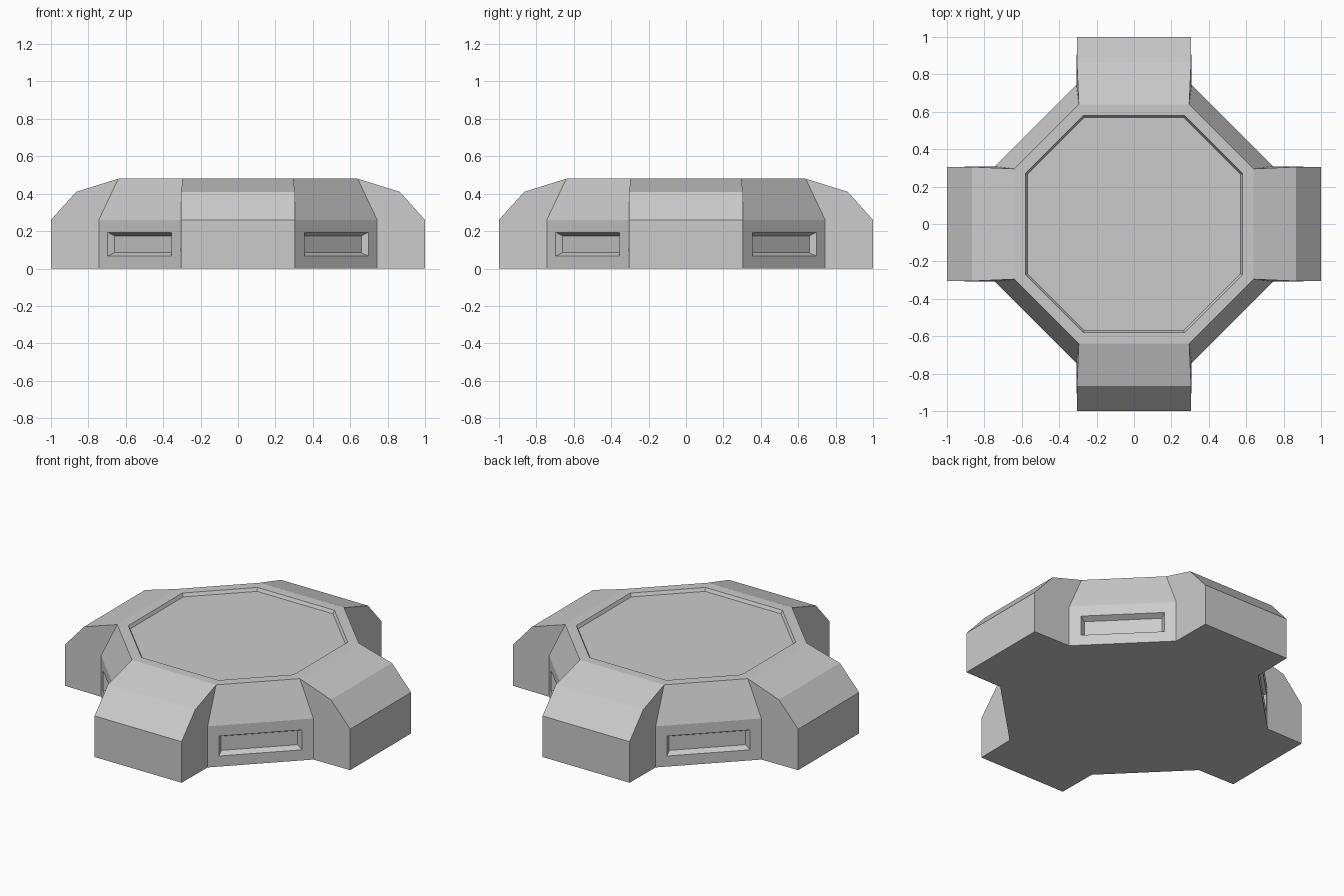
import bpy, bmesh
from mathutils import Matrix, Vector
from math import pi

cube = bpy.data.objects.get("Cube")
if cube:
    bpy.data.objects.remove(cube)

# Single plain grey
grey = bpy.data.materials.new("plain grey")
grey.use_nodes = True
grey.diffuse_color = (0.6, 0.6, 0.6, 1)
grey.node_tree.nodes["Principled BSDF"].inputs["Base Color"].default_value = (0.6, 0.6, 0.6, 1)

# Side outline of one arm: (half width, distance from centre, height)
ARM = [(0.305, 1.0, 0), (0.305, 1.0, 0.26), (0.305, 0.865, 0.41),
       (0.295, 0.64, 0.48), (0.308, 0.744, 0.26), (0.308, 0.744, 0)]

bm = bmesh.new()
left, right = [], []
for k in range(4):
    turn = Matrix.Rotation(k * pi / 2, 3, 'Z')
    left.append([bm.verts.new(turn @ Vector((-w, -d, z))) for w, d, z in ARM])
    right.append([bm.verts.new(turn @ Vector((w, -d, z))) for w, d, z in ARM])

panels = []
for k in range(4):
    a, b, n = left[k], right[k], left[(k + 1) % 4]
    # Arm front, two sloped roof faces and both sides
    for i in range(3):
        bm.faces.new((a[i], b[i], b[i + 1], a[i + 1]))
    bm.faces.new(b)
    bm.faces.new(a[::-1])
    # Diagonal wall and the slope above it
    panels.append(bm.faces.new((b[5], n[5], n[4], b[4])))
    bm.faces.new((b[4], n[4], n[3], b[3]))

# Top deck and underside
deck = bm.faces.new([v for k in range(4) for v in (left[k][3], right[k][3])])
bm.faces.new([v for k in range(4)
              for v in (left[k][5], left[k][0], right[k][0], right[k][5])][::-1])
bm.normal_update()
bmesh.ops.recalc_face_normals(bm, faces=bm.faces)


def recess(faces, margin, bevel, depth):
    bmesh.ops.inset_individual(bm, faces=faces, thickness=margin, use_even_offset=True)
    bmesh.ops.inset_individual(bm, faces=faces, thickness=bevel, depth=-depth,
                               use_even_offset=True)


# Shallow octagonal deck panel and a slot in each diagonal wall
recess([deck], 0.06, 0.01, 0.02)
recess(panels, 0.067, 0.018, 0.035)

mesh = bpy.data.meshes.new("platform_base")
bm.to_mesh(mesh)
bm.free()
mesh.materials.append(grey)
base = bpy.data.objects.new("platform_base", mesh)
bpy.context.scene.collection.objects.link(base)
